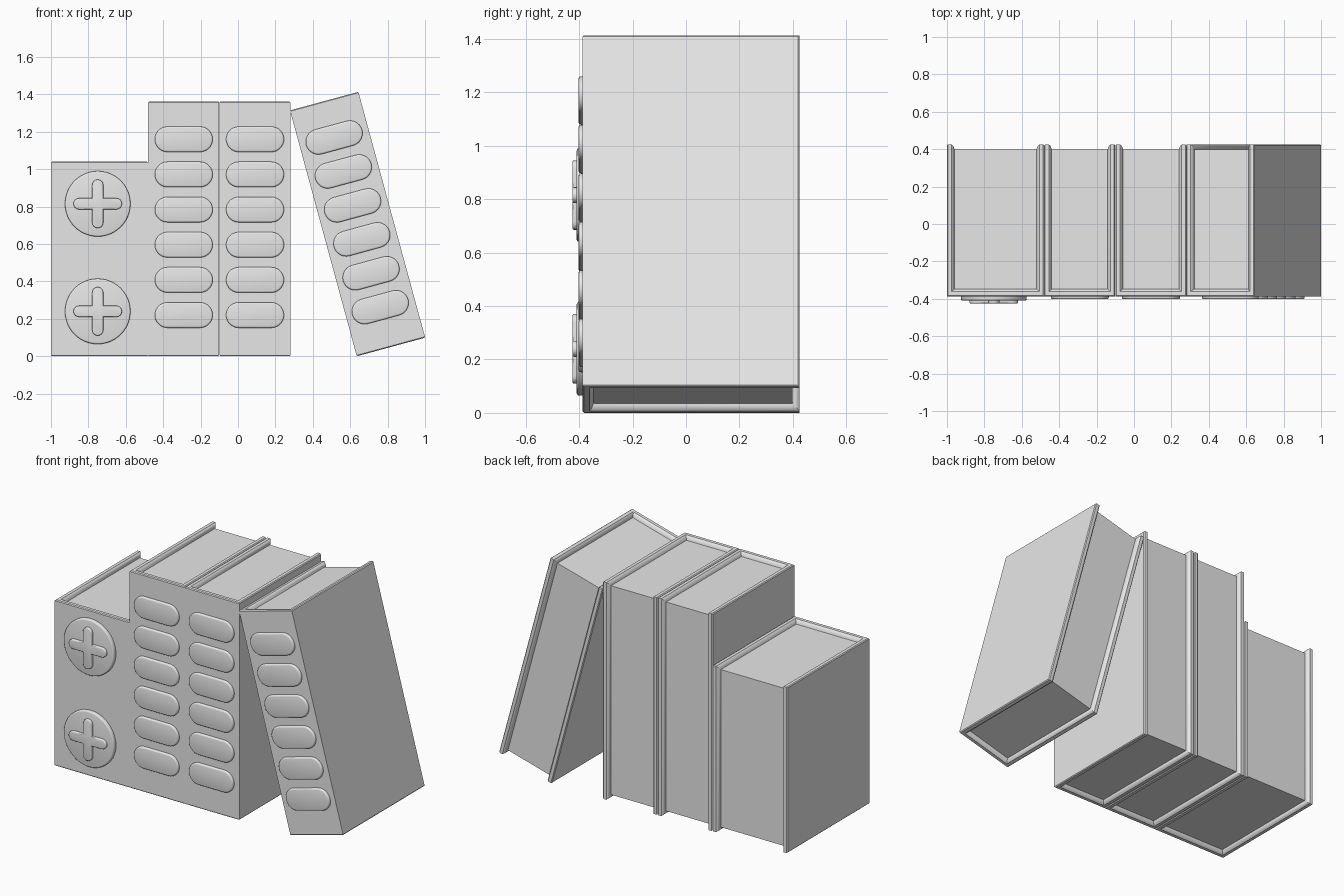
import bpy, bmesh, math

if "Cube" in bpy.data.objects:
    bpy.data.objects.remove(bpy.data.objects["Cube"], do_unlink=True)

FRONT, BACK = -0.387, 0.425
grey = bpy.data.materials.new("plain_grey")
grey.use_nodes = True
grey.diffuse_color = (0.8, 0.8, 0.8, 1)
grey.node_tree.nodes["Principled BSDF"].inputs["Base Color"].default_value = (0.8, 0.8, 0.8, 1)


def finish(bm, name, base, tilt):
    bmesh.ops.recalc_face_normals(bm, faces=bm.faces)
    mesh = bpy.data.meshes.new(name)
    bm.to_mesh(mesh)
    bm.free()
    mesh.materials.append(grey)
    ob = bpy.data.objects.new(name, mesh)
    bpy.context.collection.objects.link(ob)
    ob.location.x = base
    ob.rotation_euler.y = tilt
    bpy.ops.object.select_all(action='DESELECT')
    ob.select_set(True)
    bpy.context.view_layer.objects.active = ob
    bpy.ops.object.shade_smooth_by_angle(angle=math.radians(35))


def bridge(bm, a, b):
    n = len(a)
    for i in range(n):
        bm.faces.new((a[i], a[(i + 1) % n], b[(i + 1) % n], b[i]))


def book(name, w, h, base, tilt=0):
    """Boards and spine around a sunken page block, with rounded inner rims."""
    bm = bmesh.new()
    rings = []
    for t, d in ((0, .005), (.005, 0), (.025, 0), (.032, .006), (.037, .016), (.04, .026)):
        f, b, lo, hi = FRONT + t, BACK - d, d, h - d
        left = [(t, f, hi), (t, b, hi), (t, b, lo), (t, f, lo)]
        right = [(w - t, y, z) for _, y, z in reversed(left)]
        rings.append([bm.verts.new(p) for p in left + right])
    for a, b in zip(rings, rings[1:]):
        bridge(bm, a, b)
    o, p = rings[0], rings[-1]
    for face in (o[:4], o[4:], (o[0], o[3], o[4], o[7])):      # boards and spine
        bm.faces.new(face)
    for k in range(3):                                         # page edges
        bm.faces.new((p[k], p[k + 1], p[6 - k], p[7 - k]))
    finish(bm, name, base, tilt)


def pill(half_length, radius, steps=14):
    def outline(inset):
        r, c, pts = radius - inset, half_length - radius, []
        for side in (1, -1):
            for i in range(steps + 1):
                a = -math.pi / 2 + math.pi * i / steps
                pts.append((side * (c + r * math.cos(a)), side * r * math.sin(a)))
        return pts
    return outline


def disc(radius, steps=48):
    return lambda inset: [((radius - inset) * math.cos(math.tau * i / steps),
                           (radius - inset) * math.sin(math.tau * i / steps)) for i in range(steps)]


def cross(reach, half_width, steps=8):
    def outline(inset):
        r, c, pts = half_width - inset, reach - half_width, []
        for arm in range(4):
            ca, sa = math.cos(arm * math.pi / 2), math.sin(arm * math.pi / 2)
            tip = [(c + r * math.cos(a), r * math.sin(a)) for a in
                   (-math.pi / 2 + math.pi * i / steps for i in range(steps + 1))]
            for x, z in tip + [(r, r)]:
                pts.append((x * ca - z * sa, x * sa + z * ca))
        return pts
    return outline


def relief(name, outline, x, z, start, height, round_, base, tilt=0):
    """Raised ornament on the spine with a softened front edge."""
    bm = bmesh.new()
    levels = [(0, -0.01)]
    for k in range(4):
        a = k * math.pi / 6
        levels.append((round_ * (1 - math.cos(a)), height - round_ * (1 - math.sin(a))))
    rings = [[bm.verts.new((x + u, start - lift, z + v)) for u, v in outline(inset)]
             for inset, lift in levels]
    for a, b in zip(rings, rings[1:]):
        bridge(bm, a, b)
    bm.faces.new(rings[0])
    bm.faces.new(rings[-1])
    finish(bm, name, base, tilt)


# Short wide book with two round medallions
book("wide_book", 0.519, 1.04, -1.0)
for label, z in (("lower", 0.24), ("upper", 0.815)):
    relief(label + "_medallion", disc(0.175), 0.25, z, FRONT, 0.022, 0.008, -1.0)
    relief(label + "_cross", cross(0.13, 0.03), 0.25, z, FRONT - 0.022, 0.016, 0.006, -1.0)

# Three tall books with pill-shaped spine panels, the last one leaning
lean = -math.radians(15.2)
for label, base, tilt in (("left_tall", -0.48, 0), ("right_tall", -0.099, 0), ("leaning", 0.635, lean)):
    book(label + "_book", 0.379, 1.362, base, tilt)
    for i in range(6):
        relief(f"{label}_panel_{i + 1}", pill(0.155, 0.068), 0.19, 0.22 + 0.188 * i,
               FRONT, 0.015, 0.009, base, tilt)
